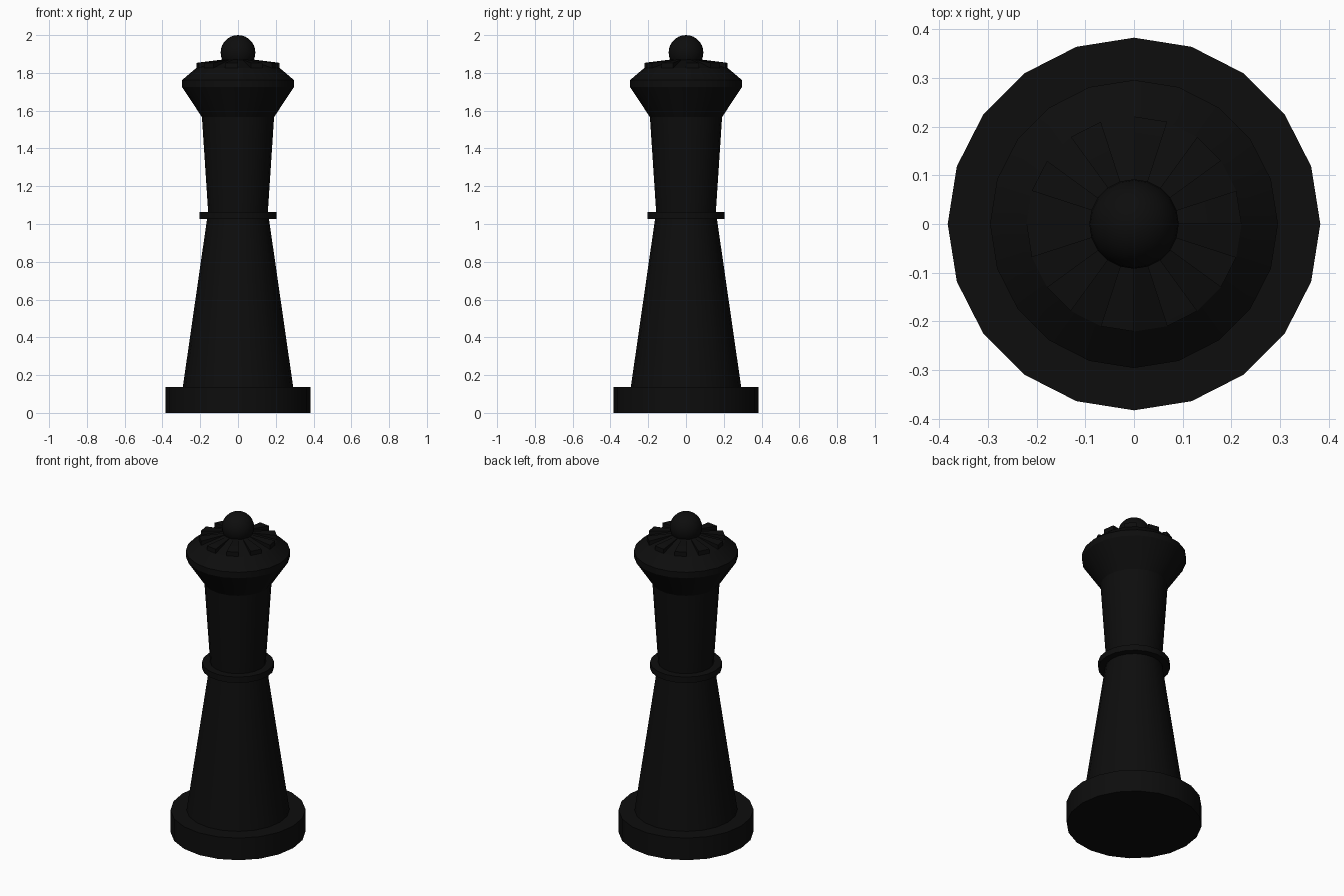
import bpy, bmesh
from math import sin, cos, pi, radians

cube = bpy.data.objects.get("Cube")
if cube:
    bpy.data.objects.remove(cube)

SIDES = 20

black = bpy.data.materials.new("black")
black.use_nodes = True
colour = (0.004, 0.004, 0.004, 1)
black.diffuse_color = colour
black.node_tree.nodes["Principled BSDF"].inputs["Base Color"].default_value = colour


def finish(bm, name, angle):
    bmesh.ops.recalc_face_normals(bm, faces=bm.faces)
    mesh = bpy.data.meshes.new(name)
    bm.to_mesh(mesh)
    bm.free()
    mesh.materials.append(black)
    obj = bpy.data.objects.new(name, mesh)
    bpy.context.collection.objects.link(obj)
    bpy.ops.object.select_all(action='DESELECT')
    obj.select_set(True)
    bpy.context.view_layer.objects.active = obj
    bpy.ops.object.shade_smooth_by_angle(angle=radians(angle))
    return obj


def point(radius, step, z):
    a = 2 * pi * step / SIDES
    return (radius * cos(a), radius * sin(a), z)


def turned(name, profile):
    """Closed turned solid from (radius, height) pairs, bottom to top."""
    bm = bmesh.new()
    rings = [[bm.verts.new(point(r, i, z)) for i in range(SIDES)] for r, z in profile]
    for low, high in zip(rings, rings[1:]):
        for i in range(SIDES):
            j = (i + 1) % SIDES
            bm.faces.new((low[i], low[j], high[j], high[i]))
    bm.faces.new(rings[0])
    bm.faces.new(rings[-1])
    return finish(bm, name, 25)


turned("base", [(0.383, 0), (0.383, 0.138)])
turned("lower_shaft", [(0.292, 0.138), (0.164, 1.026)])
turned("collar", [(0.204, 1.026), (0.204, 1.063)])
turned("upper_shaft", [(0.158, 1.063), (0.191, 1.566)])
turned("head", [(0.191, 1.566), (0.296, 1.725), (0.296, 1.762), (0.221, 1.826)])

# Crown: a shallow cone with every second wedge lifted at the rim
bm = bmesh.new()
hub = [bm.verts.new(point(0.07, i, 1.872)) for i in range(SIDES)]
rim = [bm.verts.new(point(0.221, i, 1.826)) for i in range(SIDES)]
tips = [bm.verts.new(point(0.221, i, 1.853)) for i in range(SIDES)]
for i in range(SIDES):
    j = (i + 1) % SIDES
    if i % 2 == 0:
        bm.faces.new((rim[i], rim[j], tips[j], tips[i]))
        bm.faces.new((tips[i], tips[j], hub[j], hub[i]))
        bm.faces.new((rim[i], tips[i], hub[i]))
        bm.faces.new((rim[j], hub[j], tips[j]))
    else:
        bm.faces.new((rim[i], rim[j], hub[j], hub[i]))
bm.faces.new(hub)
finish(bm, "crown", 10)

# Finial ball
bm = bmesh.new()
bmesh.ops.create_uvsphere(bm, u_segments=SIDES, v_segments=14, radius=0.092)
bmesh.ops.translate(bm, verts=bm.verts, vec=(0, 0, 1.908))
finish(bm, "finial", 40)
